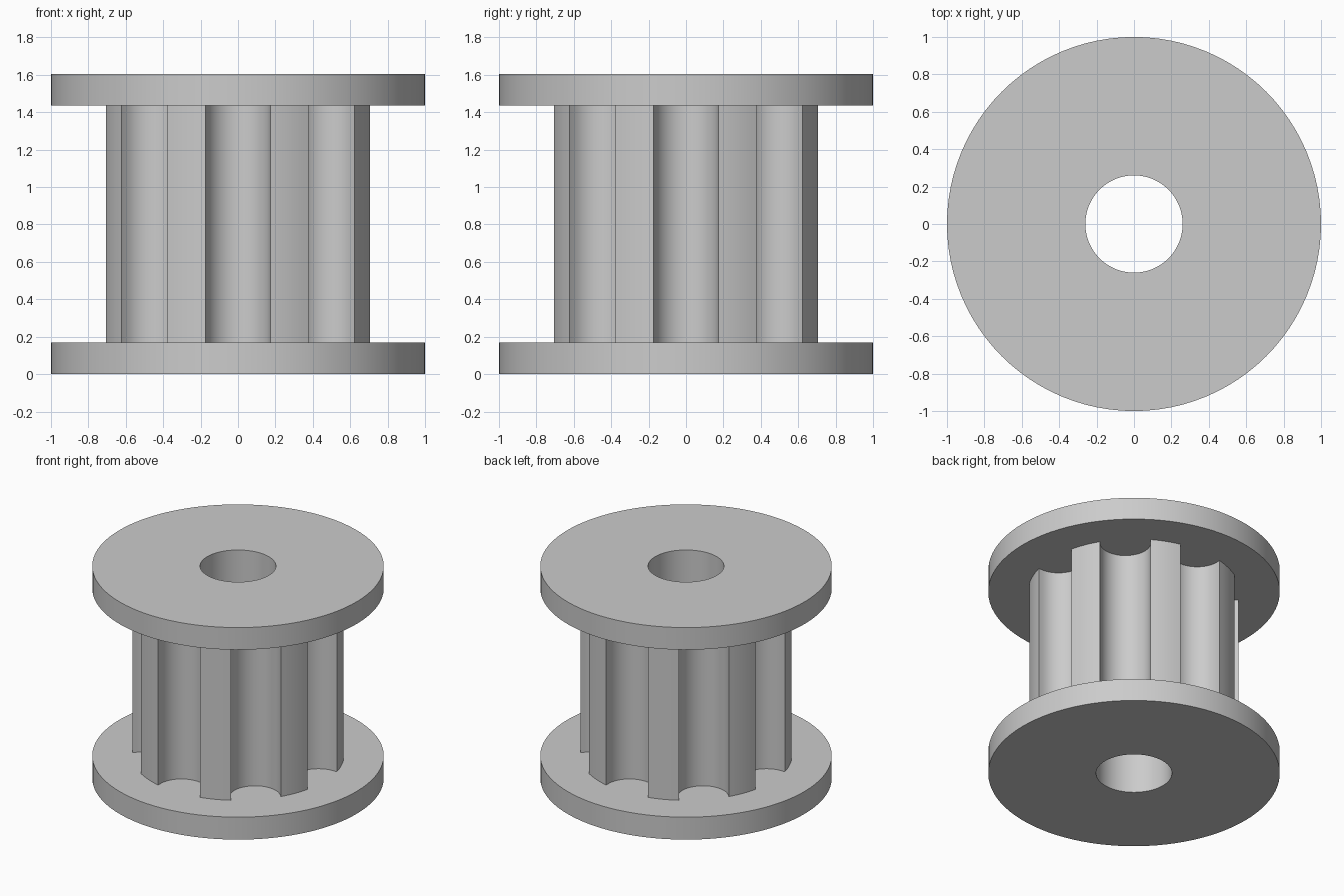
import bpy, bmesh
from math import sin, cos, pi, asin, radians

cube = bpy.data.objects.get("Cube")
if cube:
    bpy.data.objects.remove(cube)

FLANGE_R, CORE_R, BORE_R = 1.0, 0.727, 0.26
LOWER, UPPER, TOP = 0.17, 1.437, 1.605
TEETH, GROOVE_R, GROOVE_DEPTH = 8, 0.174, 0.205

grey = bpy.data.materials.new("plain grey")
grey.use_nodes = True
color = (0.6, 0.6, 0.6, 1)
grey.diffuse_color = color
grey.node_tree.nodes["Principled BSDF"].inputs["Base Color"].default_value = color


def circle(radius, steps=96):
    return [(radius * cos(2 * pi * i / steps), radius * sin(2 * pi * i / steps))
            for i in range(steps)]


def toothed_outline():
    """Round-bottomed grooves alternating with curved tooth lands."""
    half = asin(GROOVE_R / CORE_R)
    pitch = 2 * pi / TEETH
    centre = CORE_R * cos(half) - GROOVE_DEPTH + GROOVE_R
    points = []
    for k in range(TEETH):
        a = k * pitch
        # Groove, drawn in its own radial and sideways directions
        local = [(centre - GROOVE_R * sin(pi * i / 20), -GROOVE_R * cos(pi * i / 20))
                 for i in range(21)]
        points += [(u * cos(a) - v * sin(a), u * sin(a) + v * cos(a)) for u, v in local]
        # Tooth land
        for i in range(7):
            t = a + half + (pitch - 2 * half) * i / 6
            points.append((CORE_R * cos(t), CORE_R * sin(t)))
    return points


def bored_solid(name, outline, z0, z1):
    """Extrude an outline with the central bore left open."""
    curve = bpy.data.curves.new(name, "CURVE")
    curve.dimensions = "2D"
    curve.fill_mode = "BOTH"
    curve.extrude = (z1 - z0) / 2
    for loop in (outline, circle(BORE_R)):
        spline = curve.splines.new("POLY")
        spline.points.add(len(loop) - 1)
        for point, (x, y) in zip(spline.points, loop):
            point.co = (x, y, 0, 1)
        spline.use_cyclic_u = True
    obj = bpy.data.objects.new(name, curve)
    obj.location.z = (z0 + z1) / 2
    bpy.context.collection.objects.link(obj)
    bpy.ops.object.select_all(action="DESELECT")
    obj.select_set(True)
    bpy.context.view_layer.objects.active = obj
    bpy.ops.object.convert(target="MESH")
    obj = bpy.context.object
    bm = bmesh.new()
    bm.from_mesh(obj.data)
    bmesh.ops.remove_doubles(bm, verts=bm.verts, dist=0.0005)
    bmesh.ops.recalc_face_normals(bm, faces=bm.faces)
    bm.to_mesh(obj.data)
    bm.free()
    obj.data.materials.clear()
    obj.data.materials.append(grey)
    bpy.ops.object.shade_smooth_by_angle(angle=radians(30))
    return obj


# Two flanges with the toothed core between them
bored_solid("lower_flange", circle(FLANGE_R), 0, LOWER)
bored_solid("toothed_core", toothed_outline(), LOWER, UPPER)
bored_solid("upper_flange", circle(FLANGE_R), UPPER, TOP)
